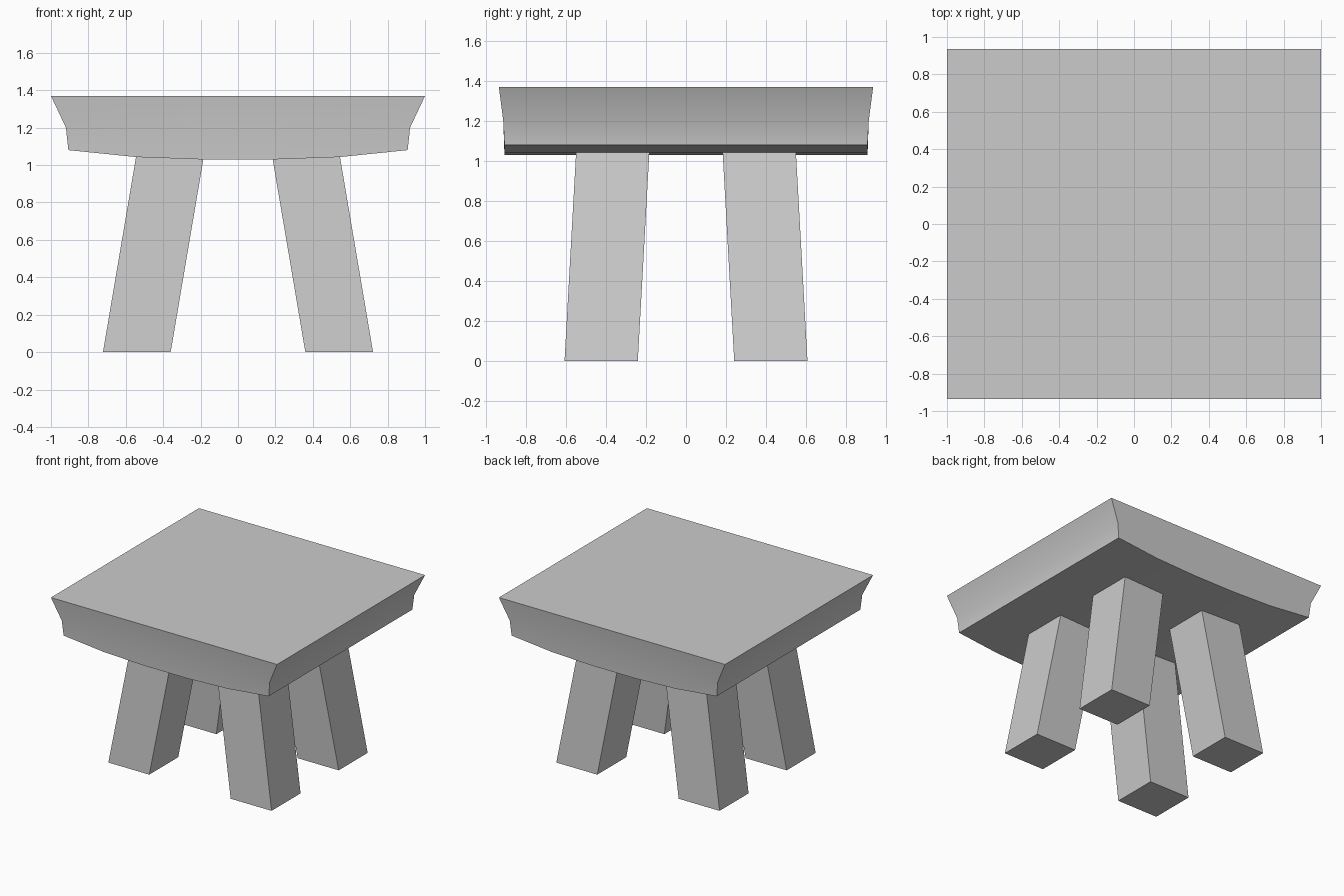
import bpy, bmesh
from math import radians

if "Cube" in bpy.data.objects:
    bpy.data.objects.remove(bpy.data.objects["Cube"])


def make_object(name, bm):
    bmesh.ops.recalc_face_normals(bm, faces=bm.faces)
    mesh = bpy.data.meshes.new(name)
    bm.to_mesh(mesh)
    bm.free()
    obj = bpy.data.objects.new(name, mesh)
    bpy.context.collection.objects.link(obj)
    return obj


# Seat: three stacked outlines, flared at the top, with a gently bowed underside
COLUMNS = [-1, -0.6, -0.2, 0.2, 0.6, 1]
BOW = [1.08, 1.043, 1.03, 1.03, 1.043, 1.08]
LEVELS = [(0.907, 0.907, None), (0.92, 0.913, 1.2), (1.0, 0.935, 1.37)]

bm = bmesh.new()
n = len(COLUMNS)
rings = []
for half_x, half_y, z in LEVELS:
    heights = BOW if z is None else [z] * n
    front = [(c * half_x, -half_y, h) for c, h in zip(COLUMNS, heights)]
    back = [(x, -y, h) for x, y, h in reversed(front)]
    rings.append([bm.verts.new(p) for p in front + back])
for low, high in zip(rings, rings[1:]):
    for i in range(2 * n):
        j = (i + 1) % (2 * n)
        bm.faces.new((low[i], low[j], high[j], high[i]))
bm.faces.new(rings[-1])
under = rings[0]
for i in range(n - 1):
    bm.faces.new((under[i], under[2 * n - 1 - i], under[2 * n - 2 - i], under[i + 1]))
seat = make_object("seat", bm)
bpy.context.view_layer.objects.active = seat
seat.select_set(True)
bpy.ops.object.shade_smooth_by_angle(angle=radians(30))


# Legs: slanted square posts, splayed outwards towards the floor
def make_leg(name, sx, sy):
    bm = bmesh.new()
    bmesh.ops.create_cube(bm, size=1)
    for v in bm.verts:
        top = v.co.z > 0
        x, y, z = (0.364, 0.366, 1.045) if top else (0.541, 0.424, 0)
        v.co = (sx * x + v.co.x * 0.362, sy * y + v.co.y * 0.366, z)
    return make_object(name, bm)


for sy, depth in ((-1, "front"), (1, "back")):
    for sx, side in ((-1, "left"), (1, "right")):
        make_leg(f"{depth}_{side}_leg", sx, sy)
